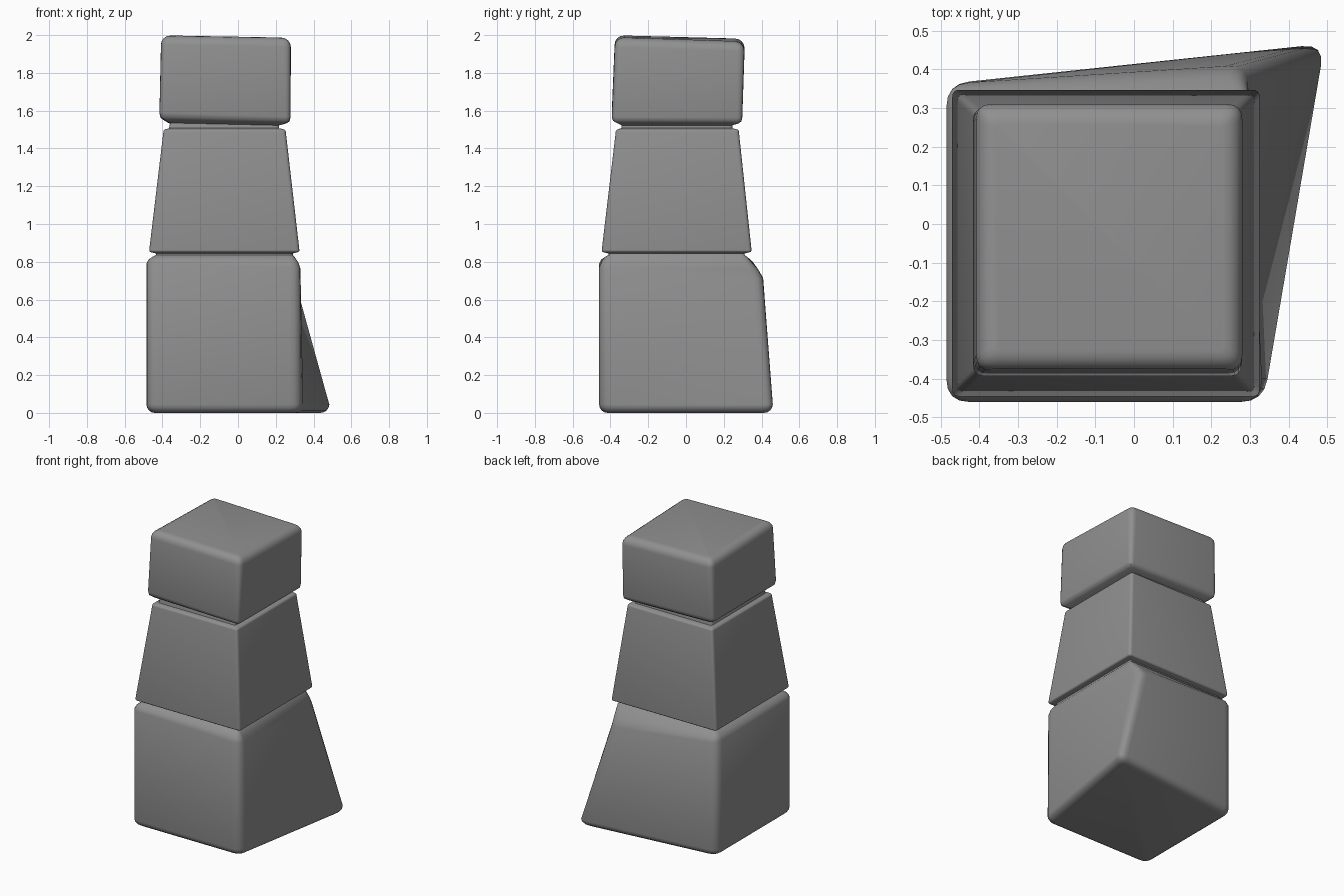
import bpy, bmesh, math
from mathutils import Vector

if "Cube" in bpy.data.objects:
    bpy.data.objects.remove(bpy.data.objects["Cube"])

SEG = 4      # points per rounded corner
rings = []


def quad(x0, x1, y0, y1, z):
    """Four corners, counter-clockwise from front left; z is one height or four."""
    zs = z if isinstance(z, (list, tuple)) else [z] * 4
    return [Vector((x, y, h)) for (x, y), h in zip(((x0, y0), (x1, y0), (x1, y1), (x0, y1)), zs)]


def add_ring(corners, radius, inset=0.0, lift=0.0):
    """Add a rounded-corner section, optionally shrunk inward and raised."""
    up = Vector((0, 0, lift))
    ring = []
    for i, corner in enumerate(corners):
        a = (corners[i - 1] - corner).normalized()
        b = (corners[(i + 1) % 4] - corner).normalized()
        c = corner + (a + b) * inset + up
        p, q = c + a * radius, c + b * radius
        for k in range(SEG + 1):
            t = k / SEG
            ring.append(p * (1 - t) ** 2 + c * 2 * t * (1 - t) + q * t * t)
    rings.append(ring)


def rounded_edge(corners, radius, edge, top):
    """Quarter-round edge at the top or bottom of a block."""
    for k in range(SEG + 1):
        a = math.pi / 2 * k / SEG
        if top:
            inset, lift = edge * (1 - math.cos(a)), edge * (math.sin(a) - 1)
        else:
            inset, lift = edge * (1 - math.sin(a)), edge * (1 - math.cos(a))
        add_ring(corners, max(radius - inset * 0.5, 0.01), inset, lift)


# Base block, with its back right corner splayed outward at the foot
foot = [Vector(p) for p in ((-.485, -.46, 0), (.335, -.46, 0), (.493, .466, 0), (-.485, .362, 0))]
shoulder = [Vector(p) for p in ((-.485, -.46, .79), (.333, -.46, .77),
                                (.295, .412, .71), (-.485, .362, .78))]
rounded_edge(foot, 0.06, 0.045, False)
add_ring(shoulder, 0.06)
add_ring([c.lerp(n, .3) + Vector((0, 0, .012)) for c, n in
          zip(shoulder, quad(-.445, .295, -.425, .32, .825))], 0.05)
add_ring(quad(-.455, .3, -.43, .325, .825), 0.03)

# Lower groove
add_ring(quad(-.435, .29, -.41, .31, .836), 0.02)
add_ring(quad(-.435, .29, -.41, .31, .844), 0.02)

# Tapered middle block
rounded_edge(quad(-.47, .325, -.446, .347, .85), 0.02, 0.012, False)
rounded_edge(quad(-.395, .253, -.372, .28, 1.502), 0.02, 0.014, True)

# Upper groove
add_ring(quad(-.365, .218, -.343, .247, 1.507), 0.02)
add_ring(quad(-.36, .218, -.34, .245, (1.535, 1.522, 1.522, 1.53)), 0.02)

# Head block, leaning slightly, with a sloping underside
add_ring(quad(-.39, .255, -.368, .278, (1.55, 1.535, 1.532, 1.547)), 0.02)
add_ring(quad(-.41, .273, -.387, .294, (1.565, 1.546, 1.543, 1.562)), 0.025)
add_ring(quad(-.416, .278, -.393, .298, (1.59, 1.567, 1.563, 1.585)), 0.03)
rounded_edge(quad(-.408, .28, -.378, .31, (2.0, 1.988, 1.965, 1.982)), 0.04, 0.05, True)

# Skin the sections into one continuous body
bm = bmesh.new()
loops = [[bm.verts.new(p) for p in ring] for ring in rings]
n = len(loops[0])
for lo, hi in zip(loops, loops[1:]):
    for i in range(n):
        j = (i + 1) % n
        bm.faces.new((lo[i], lo[j], hi[j], hi[i]))
bm.faces.new(loops[0][::-1])
bm.faces.new(loops[-1])
bmesh.ops.recalc_face_normals(bm, faces=bm.faces)

mesh = bpy.data.meshes.new("stacked_block_pillar")
bm.to_mesh(mesh)
bm.free()
pillar = bpy.data.objects.new("stacked_block_pillar", mesh)
bpy.context.collection.objects.link(pillar)

# Dark grey stone
stone = bpy.data.materials.new("dark_grey")
stone.diffuse_color = (0.28, 0.28, 0.28, 1)
stone.use_nodes = True
stone.node_tree.nodes["Principled BSDF"].inputs["Base Color"].default_value = stone.diffuse_color
mesh.materials.append(stone)

bpy.context.view_layer.objects.active = pillar
pillar.select_set(True)
bpy.ops.object.shade_smooth_by_angle(angle=math.radians(50))
